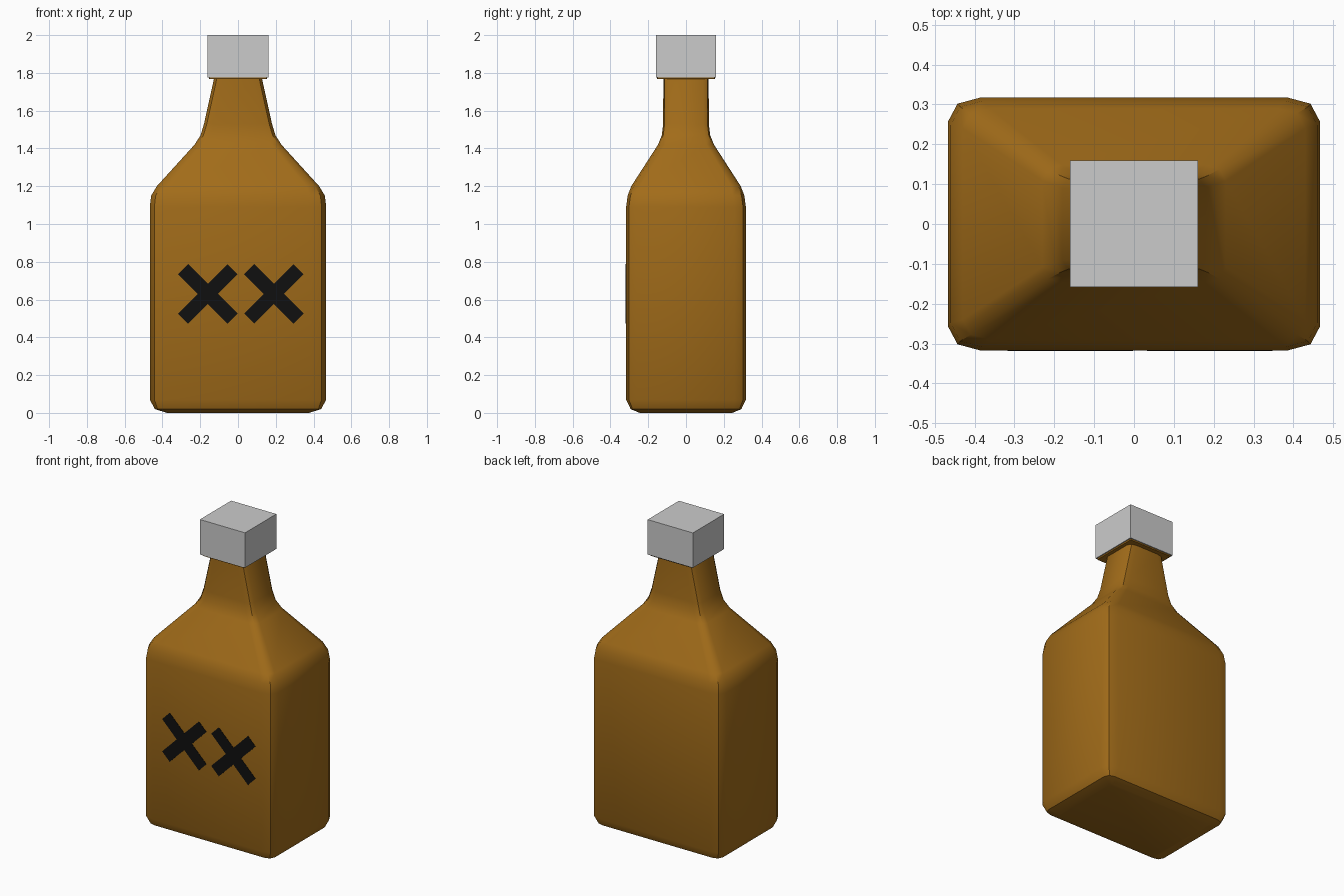
import bpy, bmesh, math
from mathutils import Matrix, Vector

if "Cube" in bpy.data.objects:
    bpy.data.objects.remove(bpy.data.objects["Cube"])


def material(name, color):
    m = bpy.data.materials.new(name)
    m.diffuse_color = color
    m.use_nodes = True
    m.node_tree.nodes["Principled BSDF"].inputs["Base Color"].default_value = m.diffuse_color
    return m


def finish(name, bm, mat=None, smooth=False):
    bmesh.ops.recalc_face_normals(bm, faces=bm.faces)
    me = bpy.data.meshes.new(name)
    bm.to_mesh(me)
    bm.free()
    ob = bpy.data.objects.new(name, me)
    bpy.context.collection.objects.link(ob)
    if mat:
        me.materials.append(mat)
    if smooth:
        bpy.ops.object.select_all(action='DESELECT')
        bpy.context.view_layer.objects.active = ob
        ob.select_set(True)
        bpy.ops.object.shade_smooth_by_angle(angle=math.radians(38))
    return ob


def box(bm, size, matrix):
    bmesh.ops.create_cube(bm, size=1, matrix=matrix @ Matrix.Diagonal((*size, 1)))


def ring(hx, hy, cx, cy):
    """Rectangle outline with two-segment rounded corners."""
    q = [(hx, hy - cy), (hx - cx * 0.3, hy - cy * 0.25), (hx - cx, hy)]
    pts = []
    for sx, sy in ((1, 1), (-1, 1), (-1, -1), (1, -1)):
        corner = [(sx * x, sy * y) for x, y in q]
        pts += corner if sx * sy > 0 else corner[::-1]
    return pts


amber = material("amber_glass", (0.36, 0.15, 0.01, 1))
black = material("black_mark", (0.005, 0.005, 0.005, 1))

# Bottle: lofted sections (z, half width, half depth, corner x, corner y)
sections = [
    (0.00, 0.375, 0.245, 0.02, 0.02),
    (0.02, 0.440, 0.293, 0.05, 0.04),
    (0.07, 0.467, 0.317, 0.08, 0.06),
    (1.09, 0.467, 0.317, 0.08, 0.06),
    (1.15, 0.460, 0.309, 0.08, 0.06),
    (1.20, 0.430, 0.290, 0.07, 0.05),
    (1.42, 0.230, 0.148, 0.05, 0.04),
    (1.47, 0.198, 0.128, 0.05, 0.03),
    (1.53, 0.180, 0.121, 0.05, 0.03),
    (1.77, 0.127, 0.120, 0.05, 0.03),
    (1.768, 0.152, 0.152, 0.01, 0.01),
    (1.78, 0.157, 0.155, 0.01, 0.01),
]
bm = bmesh.new()
rings = [[bm.verts.new((x, y, z)) for x, y in ring(*dims)] for z, *dims in sections]
for lower, upper in zip(rings, rings[1:]):
    n = len(lower)
    for i in range(n):
        j = (i + 1) % n
        bm.faces.new((lower[i], lower[j], upper[j], upper[i]))
bm.faces.new(rings[0][::-1])
bm.faces.new(rings[-1])
finish("bottle", bm, amber, smooth=True)

# Square cap
bm = bmesh.new()
box(bm, (0.322, 0.318, 0.225), Matrix.Translation((0, 0.001, 1.8875)))
finish("cap", bm)

# Crossed bars on the front
for side, x in (("left", -0.16), ("right", 0.19)):
    bm = bmesh.new()
    for a in (45, -45):
        box(bm, (0.37, 0.01, 0.076),
            Matrix.Translation(Vector((x, -0.314, 0.63))) @ Matrix.Rotation(math.radians(a), 4, 'Y'))
    finish("cross_mark_" + side, bm, black)
